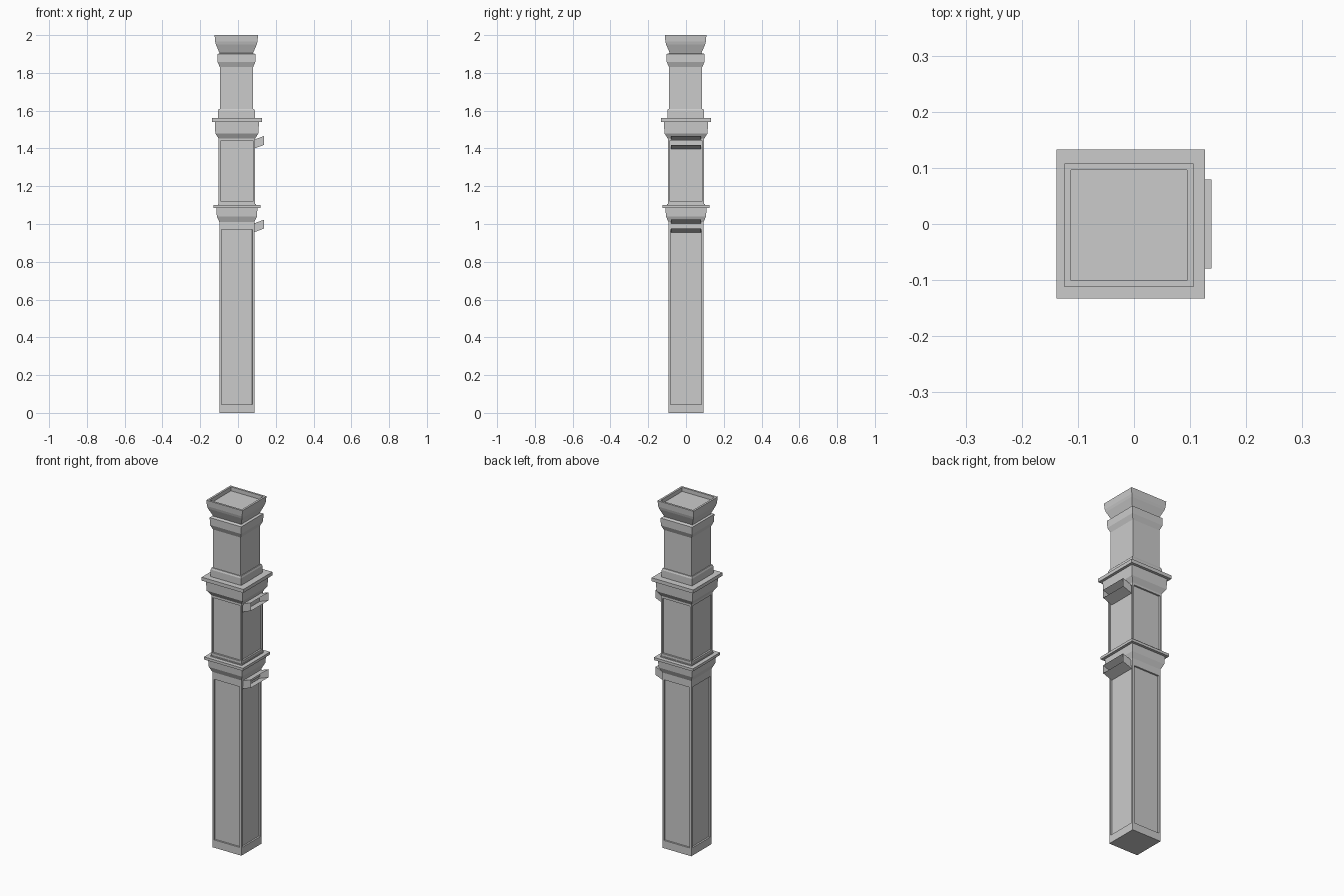
import bpy, bmesh

if "Cube" in bpy.data.objects:
    bpy.data.objects.remove(bpy.data.objects["Cube"])

CX = -0.006  # post axis; brackets stick out on +x


def add_object(name, bm):
    bmesh.ops.recalc_face_normals(bm, faces=bm.faces[:])
    mesh = bpy.data.meshes.new(name)
    bm.to_mesh(mesh)
    bm.free()
    obj = bpy.data.objects.new(name, mesh)
    bpy.context.collection.objects.link(obj)
    return obj


def square_loft(name, profile, cx=CX, cy=0.0, dx=0.0):
    """Stack square rings (half width, z); dx widens the x direction."""
    bm = bmesh.new()
    rings = []
    for h, z in profile:
        rings.append([bm.verts.new((cx + sx * (h + dx), cy + sy * h, z))
                      for sx, sy in ((-1, -1), (1, -1), (1, 1), (-1, 1))])
    for a, b in zip(rings, rings[1:]):
        for i in range(4):
            j = (i + 1) % 4
            bm.faces.new((a[i], a[j], b[j], b[i]))
    bm.faces.new(rings[0][::-1])
    bm.faces.new(rings[-1])
    return add_object(name, bm)


def panelled_box(name, half, z0, z1, panel_half, p0, p1, depth):
    """Square box with a recessed panel on each of its four sides."""
    obj = square_loft(name, [(half, z0), (half, z1)])
    bm = bmesh.new()
    bm.from_mesh(obj.data)
    bm.normal_update()
    mid = (z0 + z1) / 2
    sides = [f for f in bm.faces if abs(f.normal.z) < 0.5]
    for f in sides:
        n = f.normal.copy()
        bmesh.ops.inset_individual(bm, faces=[f], thickness=half - panel_half)
        for v in f.verts:
            v.co.z = p0 if v.co.z < mid else p1
        # duplicate the ring, then push the panel in for crisp walls
        bmesh.ops.inset_individual(bm, faces=[f], thickness=0.0005)
        for v in f.verts:
            v.co -= n * depth
    bm.to_mesh(obj.data)
    bm.free()
    return obj


def bracket(name, z):
    """Open-ended tilted sleeve on the +x side; z is its lower inner edge."""
    bm = bmesh.new()
    x0, x1, hy, h, rise = 0.082, 0.1385, 0.079, 0.047, 0.021
    section = ((-hy, 0), (hy, 0), (hy, h), (-hy, h))
    inner = [bm.verts.new((x0, y, z + dz)) for y, dz in section]
    outer = [bm.verts.new((x1, y, z + dz + rise)) for y, dz in section]
    for i in range(4):
        j = (i + 1) % 4
        bm.faces.new((inner[i], inner[j], outer[j], outer[i]))
    return add_object(name, bm)


# Lower shaft and its collar
panelled_box("lower_shaft", 0.0925, 0.0, 1.02, 0.077, 0.045, 0.97, 0.009)
square_loft("lower_collar", [
    (0.0925, 1.01), (0.106, 1.04), (0.109, 1.085), (0.124, 1.085),
    (0.124, 1.10), (0.100, 1.10), (0.100, 1.106), (0.095, 1.106)])

# Middle box and its collar
panelled_box("middle_box", 0.0965, 1.10, 1.46, 0.084, 1.122, 1.44, 0.009)
square_loft("upper_collar", [
    (0.0965, 1.452), (0.114, 1.48), (0.117, 1.54), (0.1325, 1.54),
    (0.1325, 1.56), (0.09, 1.56)])

# Top column with base block and moulding
square_loft("top_column", [
    (0.097, 1.56), (0.097, 1.60), (0.093, 1.61), (0.088, 1.61),
    (0.088, 1.83), (0.100, 1.858), (0.1005, 1.90), (0.084, 1.905)],
    cx=-0.008, cy=-0.002)

# Flared cap with a shallow recess on top
square_loft("cap", [
    (0.082, 1.90), (0.086, 1.91), (0.103, 1.95), (0.107, 1.965),
    (0.110, 2.0), (0.0985, 2.0), (0.0985, 1.977)],
    cx=-0.009, cy=-0.002, dx=0.005)

# Brackets on the right side
for label, z in (("lower_bracket", 0.955), ("upper_bracket", 1.398)):
    bracket(label, z)
